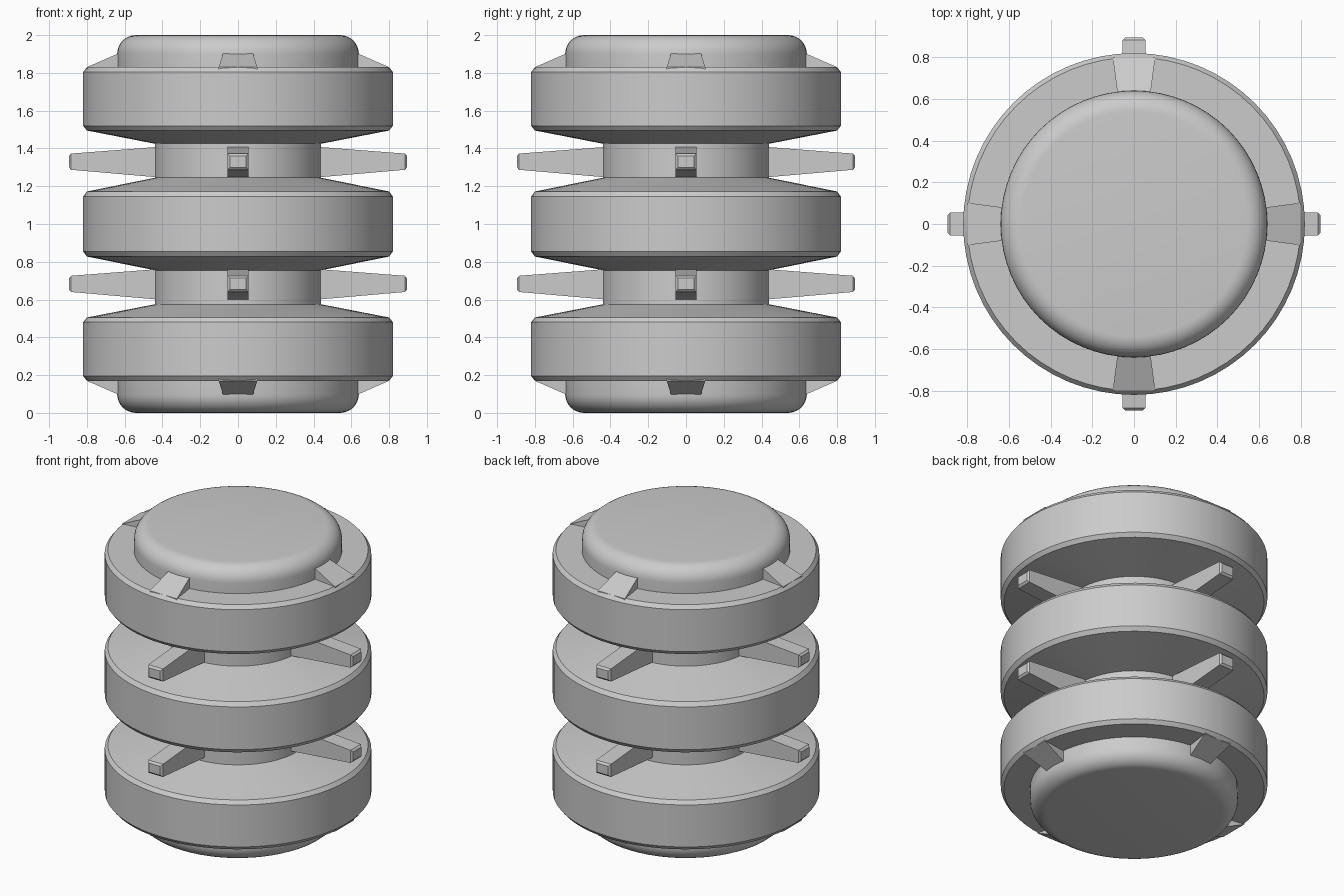
import bpy, bmesh, math
from mathutils import Matrix

if "Cube" in bpy.data.objects:
    bpy.data.objects.remove(bpy.data.objects["Cube"])

SEG = 64
grey = bpy.data.materials.new("light grey")
grey.diffuse_color = (0.6, 0.6, 0.6, 1)
grey.use_nodes = True
grey.node_tree.nodes["Principled BSDF"].inputs["Base Color"].default_value = grey.diffuse_color


def finish(name, bm, smooth=True):
    bmesh.ops.recalc_face_normals(bm, faces=bm.faces)
    mesh = bpy.data.meshes.new(name)
    bm.to_mesh(mesh)
    bm.free()
    mesh.materials.append(grey)
    ob = bpy.data.objects.new(name, mesh)
    bpy.context.collection.objects.link(ob)
    if smooth:
        bpy.ops.object.select_all(action='DESELECT')
        ob.select_set(True)
        bpy.context.view_layer.objects.active = ob
        bpy.ops.object.shade_smooth_by_angle(angle=math.radians(30))
    return ob


def lathe(name, profile):
    """Spin a (radius, z) profile that starts and ends on flat discs."""
    bm = bmesh.new()
    rings = []
    for r, z in profile:
        rings.append([bm.verts.new((r * math.cos(2 * math.pi * i / SEG),
                                    r * math.sin(2 * math.pi * i / SEG), z))
                      for i in range(SEG)])
    for a, b in zip(rings, rings[1:]):
        for i in range(SEG):
            j = (i + 1) % SEG
            bm.faces.new((a[i], a[j], b[j], b[i]))
    bm.faces.new(rings[0])
    bm.faces.new(rings[-1])
    return finish(name, bm)


def prism(name, inner, outer, turn, bevel=0):
    """Radial block; inner/outer = (radius, half width, low z, high z)."""
    bm = bmesh.new()
    ends = []
    for r, w, lo, hi in (inner, outer):
        ends.append([bm.verts.new((r, y, z)) for y, z in
                     ((-w, lo), (w, lo), (w, hi), (-w, hi))])
    a, b = ends
    bm.faces.new(a)
    tip = bm.faces.new(b)
    for i in range(4):
        j = (i + 1) % 4
        bm.faces.new((a[i], a[j], b[j], b[i]))
    if bevel:
        bmesh.ops.bevel(bm, geom=list(tip.edges), offset=bevel, segments=1,
                        affect='EDGES')
    bm.transform(Matrix.Rotation(turn, 4, 'Z'))
    return finish(name, bm, False)


# Stacked body: three chamfered discs joined by a narrow core
half = [(0.44, 1.245), (0.44, 1.425), (0.80, 1.495), (0.82, 1.52),
        (0.82, 1.805), (0.80, 1.83)]
mid = [(0.82, 1.145), (0.80, 1.172)]
upper = mid + half
lower = [(r, 2 - z) for r, z in reversed(upper)]
lathe("disc_body", lower + upper)

# Rounded end caps
R = 0.10
cap = [(0.64, 1.80)] + [(0.54 + R * math.cos(t * math.pi / 16),
                         1.90 + R * math.sin(t * math.pi / 16)) for t in range(9)]
lathe("top_cap", cap)
lathe("bottom_cap", [(r, 2 - z) for r, z in cap])

for k in range(4):
    turn = k * math.pi / 2
    # Tapered spokes between the discs
    for label, z in (("upper", 1.33), ("lower", 0.683)):
        prism(f"{label}_spoke_{k + 1}", (0.40, 0.055, z - 0.085, z + 0.08),
              (0.895, 0.055, z - 0.042, z + 0.042), turn, 0.012)
    # Sloped wedges bracing the caps
    prism(f"top_wedge_{k + 1}", (0.62, 0.078, 1.82, 1.909),
          (0.80, 0.102, 1.82, 1.83), turn)
    prism(f"bottom_wedge_{k + 1}", (0.62, 0.078, 0.091, 0.18),
          (0.80, 0.102, 0.17, 0.18), turn)
